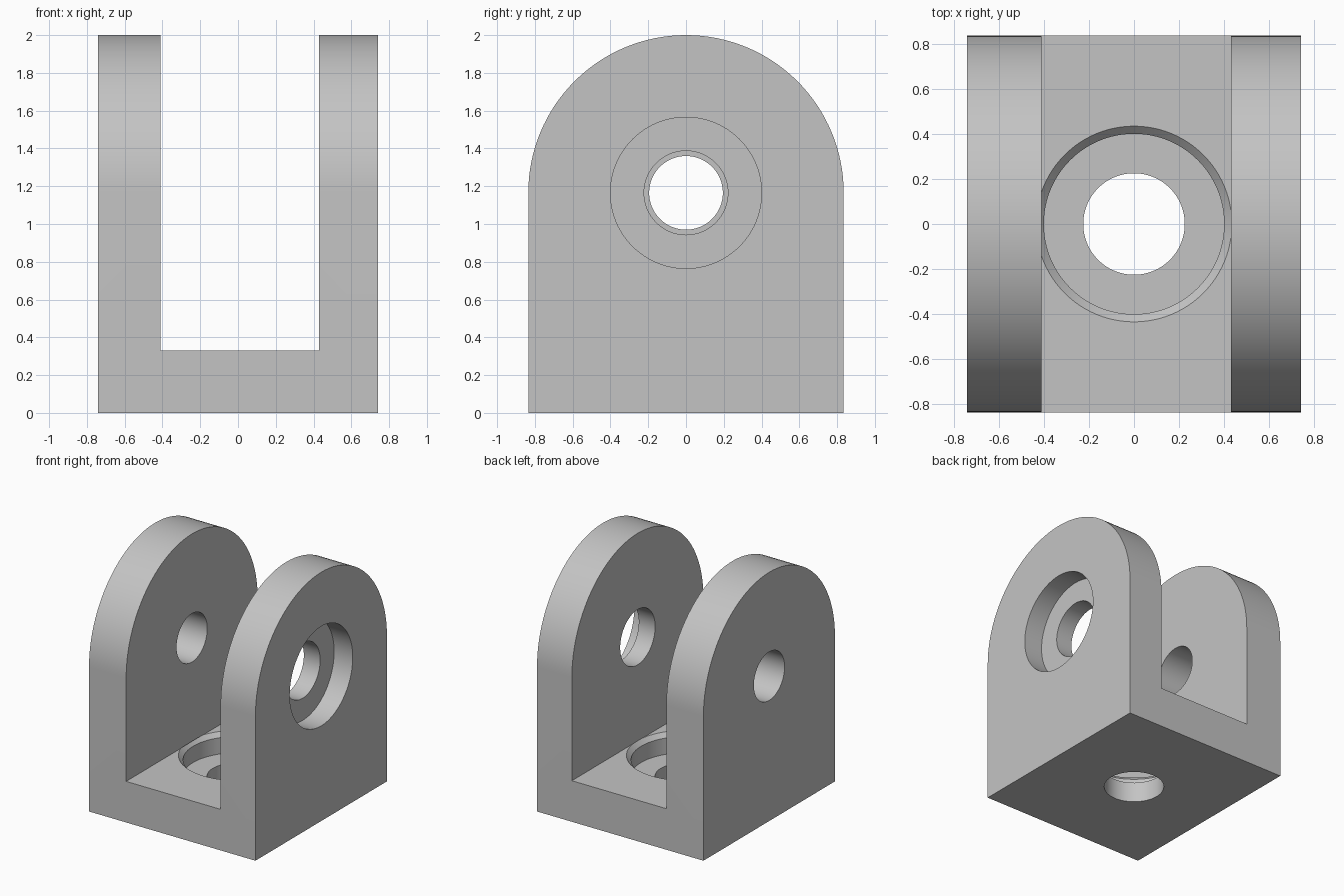
import bpy, bmesh
from math import cos, sin, pi, radians
from mathutils import Matrix

if "Cube" in bpy.data.objects:
    bpy.data.objects.remove(bpy.data.objects["Cube"], do_unlink=True)

HALF_X, HALF_Y, AXIS_Z = 0.74, 0.835, 1.165
SLOT_LEFT, SLOT_RIGHT, FLOOR = 0.43, -0.41, 0.33

grey = bpy.data.materials.new("plain grey")
grey.use_nodes = True
colour = (0.55, 0.55, 0.55, 1)
grey.diffuse_color = colour
grey.node_tree.nodes["Principled BSDF"].inputs["Base Color"].default_value = colour


def make_object(name, bm):
    bmesh.ops.recalc_face_normals(bm, faces=bm.faces)
    mesh = bpy.data.meshes.new(name)
    bm.to_mesh(mesh)
    bm.free()
    mesh.materials.append(grey)
    ob = bpy.data.objects.new(name, mesh)
    bpy.context.collection.objects.link(ob)
    return ob


def turned(name, profile, matrix=Matrix(), sides=96):
    """Closed solid of revolution from (radius, height) points."""
    bm = bmesh.new()
    rings = [[bm.verts.new((r * cos(2 * pi * i / sides), r * sin(2 * pi * i / sides), h))
              for i in range(sides)] for r, h in profile]
    for a, b in zip(rings, rings[1:]):
        for i in range(sides):
            j = (i + 1) % sides
            bm.faces.new((a[i], a[j], b[j], b[i]))
    bm.faces.new(rings[0])
    bm.faces.new(rings[-1])
    bm.transform(matrix)
    return make_object(name, bm)


# Round-topped block, extruded across the width
bm = bmesh.new()
steps = 64
outline = [(-HALF_Y, 0), (HALF_Y, 0)]
outline += [(HALF_Y * cos(pi * i / steps), AXIS_Z + HALF_Y * sin(pi * i / steps))
            for i in range(steps + 1)]
side = bm.faces.new([bm.verts.new((-HALF_X, y, z)) for y, z in outline])
grown = bmesh.ops.extrude_face_region(bm, geom=[side])
bmesh.ops.translate(bm, vec=(2 * HALF_X, 0, 0),
                    verts=[g for g in grown["geom"] if isinstance(g, bmesh.types.BMVert)])
clevis = make_object("clevis_bracket", bm)

# Slot between the two arms
bm = bmesh.new()
bmesh.ops.create_cube(bm, size=1)
bmesh.ops.scale(bm, vec=(SLOT_LEFT - SLOT_RIGHT, 3, 3), verts=bm.verts)
bmesh.ops.translate(bm, vec=((SLOT_LEFT + SLOT_RIGHT) / 2, 0, FLOOR + 1.5), verts=bm.verts)
slot = make_object("slot_cutter", bm)

# Stepped hole in the left arm, plain hole in the right arm
sideways = Matrix.Translation((0, 0, AXIS_Z)) @ Matrix.Rotation(pi / 2, 4, "Y")
left_hole = turned("left_arm_cutter",
                   [(0.222, 0.2), (0.222, 0.575), (0.4, 0.575), (0.4, 1)], sideways)
right_hole = turned("right_arm_cutter", [(0.195, -1), (0.195, 0)], sideways)

# Chamfered, stepped hole in the base
base_hole = turned("base_cutter",
                   [(0.225, -0.5), (0.225, 0.165), (0.4, 0.165), (0.4, 0.296),
                    (0.435, FLOOR + 0.001), (0.38, FLOOR + 0.004)])

# Apply the cuts and remove the cutters
for cutter in (slot, left_hole, right_hole, base_hole):
    cutter.hide_render = True
    bpy.ops.object.select_all(action="DESELECT")
    bpy.context.view_layer.objects.active = clevis
    clevis.select_set(True)
    mod = clevis.modifiers.new("cut", "BOOLEAN")
    mod.operation = "DIFFERENCE"
    mod.solver = "EXACT"
    mod.object = cutter
    bpy.ops.object.modifier_apply(modifier=mod.name)
    bpy.data.objects.remove(cutter, do_unlink=True)

bpy.ops.object.shade_smooth_by_angle(angle=radians(30))
